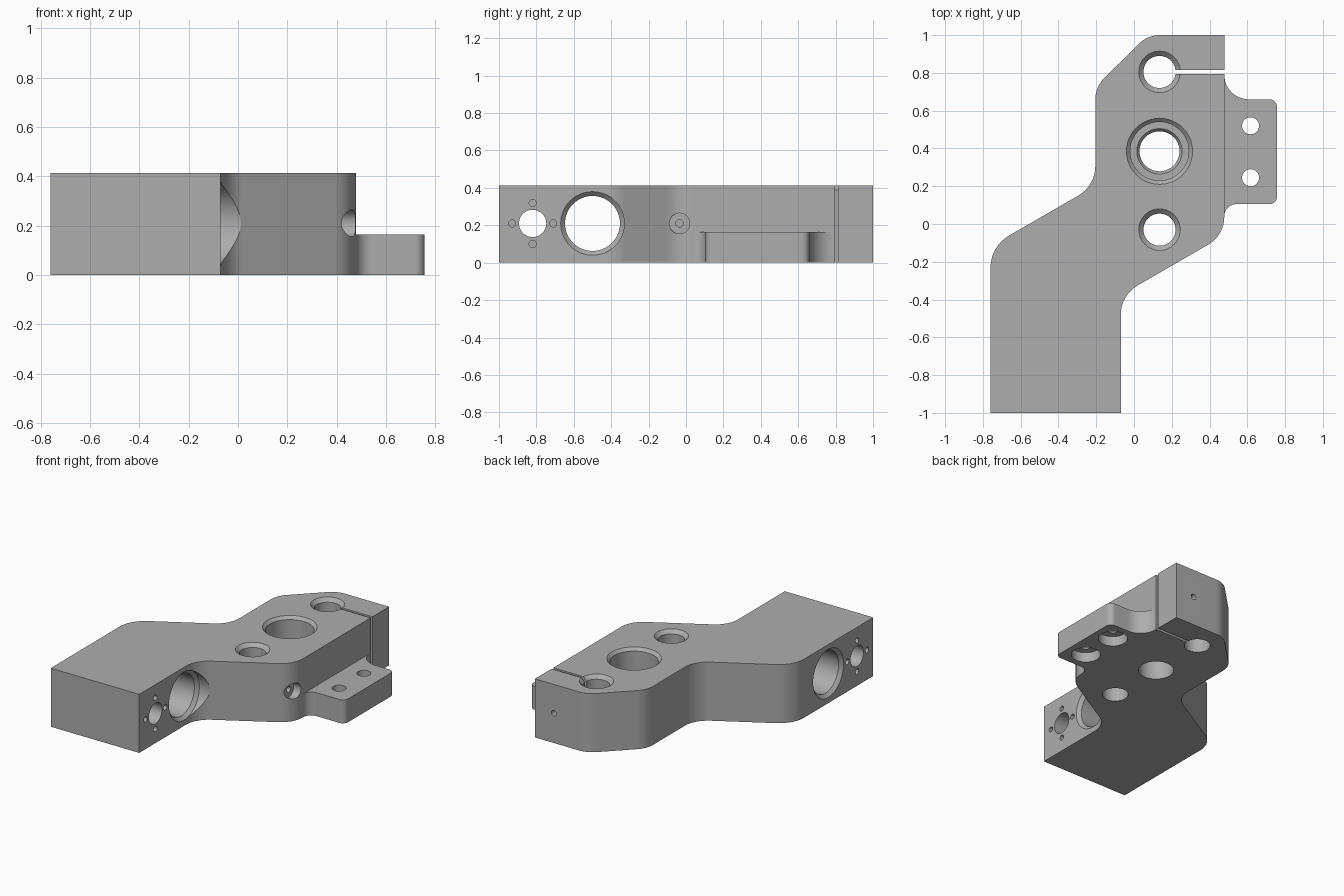
import bpy, bmesh, math
from mathutils import Vector, Matrix

if "Cube" in bpy.data.objects:
    bpy.data.objects.remove(bpy.data.objects["Cube"])

H = 0.413          # body thickness
MID = 0.21         # height of the side bores

metal = bpy.data.materials.new("grey metal")
metal.diffuse_color = (0.42, 0.42, 0.42, 1)
metal.use_nodes = True
metal.node_tree.nodes["Principled BSDF"].inputs["Base Color"].default_value = metal.diffuse_color


def make_object(name, bm):
    bmesh.ops.recalc_face_normals(bm, faces=bm.faces)
    mesh = bpy.data.meshes.new(name)
    bm.to_mesh(mesh)
    bm.free()
    mesh.materials.append(metal)
    ob = bpy.data.objects.new(name, mesh)
    bpy.context.collection.objects.link(ob)
    return ob


def fillet(corners, steps=12):
    """Round each (x, y, radius) corner of a closed outline."""
    out = []
    for i, (x, y, r) in enumerate(corners):
        p = Vector((x, y))
        if r == 0:
            out.append(p)
            continue
        a = (Vector(corners[i - 1][:2]) - p).normalized()
        b = (Vector(corners[(i + 1) % len(corners)][:2]) - p).normalized()
        half = a.angle(b) / 2
        centre = p + (a + b).normalized() * (r / math.sin(half))
        s = p + a * (r / math.tan(half)) - centre
        e = p + b * (r / math.tan(half)) - centre
        sweep = s.angle(e)
        for k in range(steps + 1):
            t = k / steps
            out.append(centre + (s * math.sin((1 - t) * sweep)
                                 + e * math.sin(t * sweep)) / math.sin(sweep))
    return out


def extrude(name, outline, z0, z1):
    bm = bmesh.new()
    face = bm.faces.new([bm.verts.new((p[0], p[1], z0)) for p in outline])
    new = bmesh.ops.extrude_face_region(bm, geom=[face])["geom"]
    bmesh.ops.translate(bm, vec=(0, 0, z1 - z0),
                        verts=[v for v in new if isinstance(v, bmesh.types.BMVert)])
    return make_object(name, bm)


def lathe(profile, place, sides=48):
    """Closed turned cutter from (radius, height) pairs."""
    bm = bmesh.new()
    rings = []
    for r, z in profile:
        rings.append([bm.verts.new((r * math.cos(k * math.tau / sides),
                                    r * math.sin(k * math.tau / sides), z))
                      for k in range(sides)])
    for lo, hi in zip(rings, rings[1:]):
        for k in range(sides):
            n = (k + 1) % sides
            bm.faces.new((lo[k], lo[n], hi[n], hi[k]))
    bm.faces.new(rings[0])
    bm.faces.new(rings[-1])
    bm.transform(place)
    return make_object("cutter", bm)


def combine(ob, other, operation="DIFFERENCE"):
    mod = ob.modifiers.new("bool", "BOOLEAN")
    mod.operation = operation
    mod.solver = "EXACT"
    mod.object = other
    bpy.context.view_layer.objects.active = ob
    bpy.ops.object.modifier_apply(modifier=mod.name)
    bpy.data.objects.remove(other)


def upright(x, y):
    return Matrix.Translation((x, y, 0))


def along_x(y, z=MID):
    return Matrix.Translation((0, y, z)) @ Matrix.Rotation(math.pi / 2, 4, "Y")


# offset block with rounded bends
body = extrude("bracket_body", fillet([
    (-0.76, -1, 0), (-0.07, -1, 0), (-0.07, -0.377, 0.18), (0.478, -0.06, 0.17),
    (0.478, 1, 0), (0.072, 1, 0.16), (-0.205, 0.725, 0.16),
    (-0.205, 0.202, 0.18), (-0.76, -0.118, 0.2)]), 0, H)

# thin mounting flange with flared roots
flange = extrude("mounting_flange", fillet([
    (0.40, 0.04, 0), (0.478, 0.04, 0), (0.478, 0.105, 0.064), (0.757, 0.105, 0.04),
    (0.757, 0.66, 0.04), (0.478, 0.66, 0.13), (0.478, 0.793, 0), (0.40, 0.793, 0)]),
    0, 0.165)
combine(body, flange, "UNION")

# flange bolt holes, counterbored from underneath
for y in (0.245, 0.52):
    combine(body, lathe([(0.095, -0.1), (0.095, 0.07), (0.045, 0.07), (0.045, 0.3)],
                        upright(0.617, y)))

# two chamfered vertical bores
for y in (-0.03, 0.805):
    combine(body, lathe([(0.085, -0.1), (0.085, H - 0.025), (0.11, H), (0.11, H + 0.1)],
                        upright(0.135, y)))

# stepped central bore
combine(body, lathe([(0.115, -0.1), (0.115, 0.14), (0.106, 0.15), (0.106, 0.18),
                     (0.12, 0.2), (0.155, 0.2), (0.155, H - 0.02), (0.175, H),
                     (0.175, H + 0.1)], upright(0.135, 0.385)))

# clamp slit
combine(body, extrude("cutter", [(0.15, 0.795), (0.6, 0.795), (0.6, 0.815), (0.15, 0.815)],
                      -0.1, H + 0.1))

# large and small cross bores
combine(body, lathe([(0.17, -0.9), (0.17, -0.76), (0.147, -0.737), (0.147, -0.093),
                     (0.17, -0.07), (0.17, 0.1)], along_x(-0.5), 64))
combine(body, lathe([(0.073, -0.9), (0.073, 0.1)], along_x(-0.82)))

# four blind screw holes around the small bore, on both faces
for k in range(4):
    y = -0.82 + 0.11 * math.cos(k * math.pi / 2)
    z = MID + 0.11 * math.sin(k * math.pi / 2)
    for x0, x1 in ((-0.9, -0.66), (-0.17, 0.05)):
        combine(body, lathe([(0.019, x0), (0.019, x1)], along_x(y, z), 20))

# set screw hole into the front bore
combine(body, lathe([(0.02, 0.15), (0.02, 0.42), (0.055, 0.42), (0.055, 0.6)],
                    along_x(-0.035), 32))

# clamp screw hole from the back
combine(body, lathe([(0.02, -1.1), (0.02, -0.62)],
                    Matrix.Translation((0.33, 0, MID)) @ Matrix.Rotation(math.pi / 2, 4, "X"), 20))

# smooth bends and bores, crisp edges
bpy.ops.object.select_all(action="DESELECT")
body.select_set(True)
bpy.context.view_layer.objects.active = body
bpy.ops.object.shade_smooth_by_angle(angle=math.radians(25))
